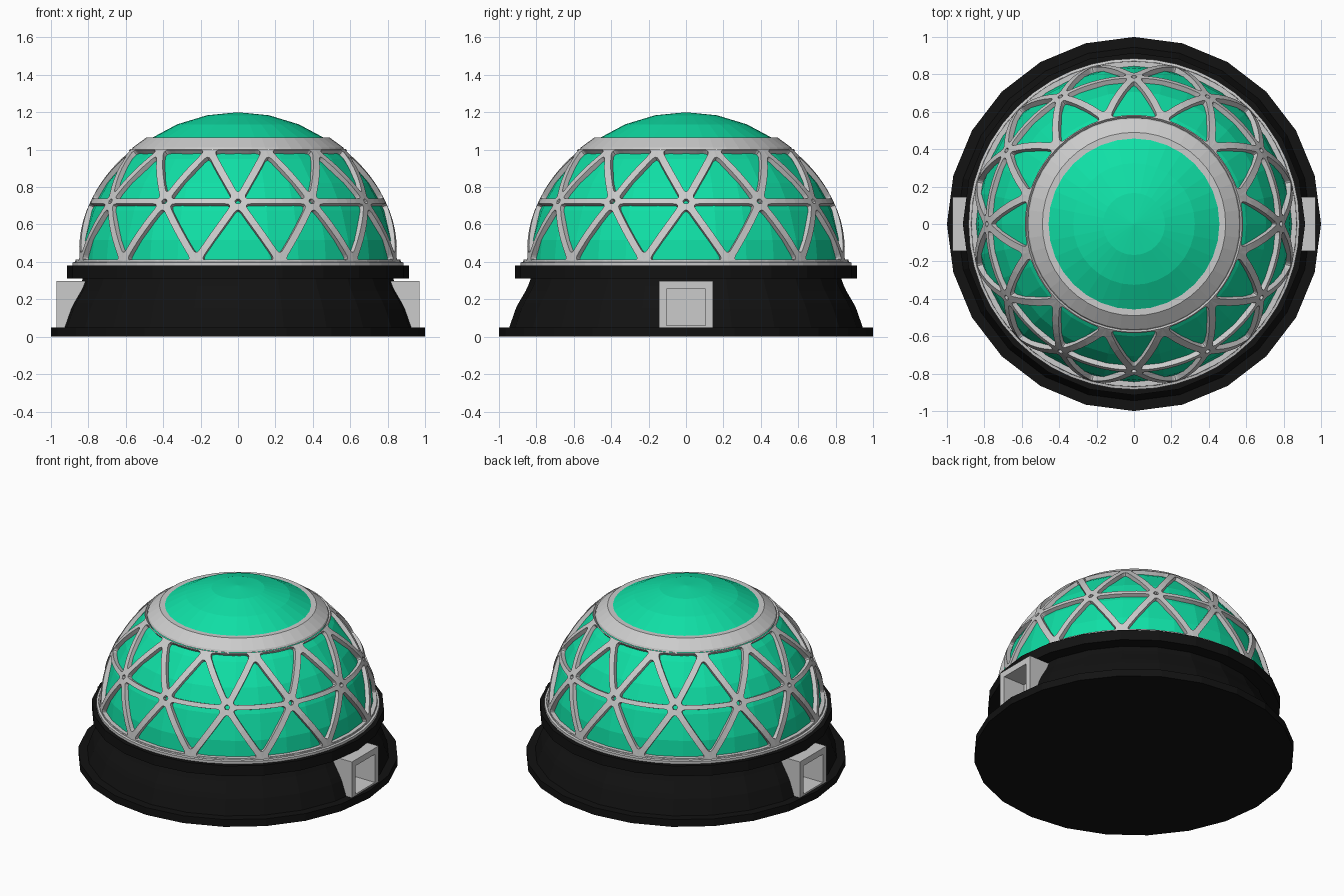
import bpy, bmesh
from math import sin, cos, pi, radians, sqrt
from mathutils import Vector

if "Cube" in bpy.data.objects:
    bpy.data.objects.remove(bpy.data.objects["Cube"])

ZC = 0.35      # height of the dome's centre
R_DOME = 0.85
R_FRAME = 0.872


def material(name, rgb):
    m = bpy.data.materials.new(name)
    m.diffuse_color = (*rgb, 1)
    m.use_nodes = True
    m.node_tree.nodes["Principled BSDF"].inputs["Base Color"].default_value = m.diffuse_color
    return m


BLACK = material("black", (0.006, 0.006, 0.006))
GREEN = material("green", (0.005, 0.74, 0.38))
WHITE = material("white", (1, 1, 1))


def finish(name, bm, mat=None):
    me = bpy.data.meshes.new(name)
    bm.to_mesh(me)
    bm.free()
    ob = bpy.data.objects.new(name, me)
    bpy.context.collection.objects.link(ob)
    if mat:
        me.materials.append(mat)
    return ob


def lathe(name, profile, sides, mat=None, closed=False):
    bm = bmesh.new()
    rings = [[bm.verts.new((r * cos(2 * pi * i / sides), r * sin(2 * pi * i / sides), z))
              for i in range(sides)] for r, z in profile]
    pairs = list(zip(rings, rings[1:]))
    if closed:
        pairs.append((rings[-1], rings[0]))
    else:
        bm.faces.new(rings[0][::-1])
        bm.faces.new(rings[-1])
    for a, b in pairs:
        for i in range(sides):
            j = (i + 1) % sides
            bm.faces.new((a[i], a[j], b[j], b[i]))
    bmesh.ops.remove_doubles(bm, verts=bm.verts, dist=1e-5)
    bmesh.ops.recalc_face_normals(bm, faces=bm.faces)
    return finish(name, bm, mat)


def boxes(name, spans, mat=None):
    bm = bmesh.new()
    for x0, x1, y0, y1, z0, z1 in spans:
        for v in bmesh.ops.create_cube(bm, size=1)["verts"]:
            v.co = Vector(((x0 + x1) / 2 + v.co.x * (x1 - x0),
                           (y0 + y1) / 2 + v.co.y * (y1 - y0),
                           (z0 + z1) / 2 + v.co.z * (z1 - z0)))
    return finish(name, bm, mat)


# Black plinth: foot, flared wall and top flange
base = lathe("base", [(1, 0), (1, 0.05), (0.945, 0.05), (0.91, 0.15), (0.895, 0.18),
                      (0.857, 0.245), (0.845, 0.27), (0.83, 0.31), (0.915, 0.31),
                      (0.915, 0.38), (0.84, 0.38)], 24, BLACK)

# Side ports: recess in the plinth, grey frame, pale panel at the back
for s, side in ((1, "right"), (-1, "left")):
    def span(x0, x1, *rest):
        return (min(s * x0, s * x1), max(s * x0, s * x1), *rest)
    cutter = boxes("recess_cutter", [span(0.8, 1.05, -0.106, 0.106, 0.06, 0.256)])
    cutter.hide_render = True
    mod = base.modifiers.new("recess", "BOOLEAN")
    mod.operation, mod.solver, mod.object = "DIFFERENCE", "EXACT", cutter
    bpy.context.view_layer.objects.active = base
    bpy.ops.object.modifier_apply(modifier=mod.name)
    bpy.data.objects.remove(cutter)
    boxes(side + "_port_frame", [span(0.795, 0.97, -0.145, -0.105, 0.05, 0.297),
                                 span(0.795, 0.97, 0.105, 0.145, 0.05, 0.297),
                                 span(0.795, 0.97, -0.105, 0.105, 0.255, 0.297),
                                 span(0.795, 0.97, -0.105, 0.105, 0.045, 0.061)])
    boxes(side + "_port_panel", [span(0.795, 0.81, -0.105, 0.105, 0.061, 0.255)], WHITE)

# Green dome
step = pi / 16
lathe("dome", [(R_DOME * cos(k * step), ZC + R_DOME * sin(k * step)) for k in range(8)]
      + [(0.0005, ZC + R_DOME)], 32, GREEN)

# Grey rings closing the lattice at bottom and top
lathe("lower_ring", [(0.83, 0.37), (0.885, 0.37), (0.885, 0.397), (0.871, 0.40),
                     (0.869, 0.412), (0.83, 0.412)], 48, closed=True)
lathe("upper_ring", [(0.53, 1.0), (0.568, 1.0), (0.562, 1.012), (0.49, 1.065),
                     (0.44, 1.065)], 48, closed=True)


# Lattice: triangular panels with rounded openings, wrapped on the dome
def wrap(p):
    r = sqrt(R_FRAME ** 2 - (p.z - ZC) ** 2)
    flat = Vector((p.x, p.y, 0)).normalized() * r
    return Vector((flat.x, flat.y, p.z))


def node(step15, z):
    a = radians(15 * step15)
    return wrap(Vector((cos(a), sin(a), z)))


def inset(tri, dist):
    area2 = (tri[1] - tri[0]).cross(tri[2] - tri[0]).length
    w = [dist[i] * (tri[(i + 1) % 3] - tri[(i + 2) % 3]).length / area2 for i in range(3)]
    return [tri[i] * (1 - w[(i + 1) % 3] - w[(i + 2) % 3])
            + tri[(i + 1) % 3] * w[(i + 1) % 3] + tri[(i + 2) % 3] * w[(i + 2) % 3]
            for i in range(3)]


def loop(tri, cut, rounded):
    ends = []
    for i, c in enumerate(tri):
        ends.append((c + (tri[i - 1] - c).normalized() * cut[i],
                     c + (tri[(i + 1) % 3] - c).normalized() * cut[i]))
    pts = []
    for i, c in enumerate(tri):
        a, b = ends[i]
        for t in (0, 0.25, 0.5, 0.75, 1):
            pts.append(a * (1 - t) ** 2 + c * 2 * t * (1 - t) + b * t * t if rounded
                       else a.lerp(b, t))
        pts += [b.lerp(ends[(i + 1) % 3][0], k / 5) for k in range(1, 5)]
    return [wrap(p) for p in pts]


Z_LOW, Z_MID, Z_TOP = 0.402, 0.725, 1.003
bm = bmesh.new()
for k in range(0, 24, 2):
    for z_tip, s_tip, z_edge in ((Z_TOP, k + 1, Z_MID), (Z_LOW, k + 1, Z_MID),
                                 (Z_MID, k, Z_TOP), (Z_MID, k, Z_LOW)):
        tri = [node(s_tip, z_tip), node(s_tip - 1, z_edge), node(s_tip + 1, z_edge)]
        mid_edge = z_edge == Z_MID
        hole, none = 0.017, 0.0
        cut = [none, hole, hole] if mid_edge else [hole, none, none]
        outer = loop(tri, cut, False)
        inner = loop(inset(tri, (0.015 if mid_edge else 0.006, 0.019, 0.019)), [0.035] * 3, True)
        vo = [bm.verts.new(p) for p in outer]
        vi = [bm.verts.new(p) for p in inner]
        n = len(vo)
        for i in range(n):
            j = (i + 1) % n
            bm.faces.new((vo[i], vo[j], vi[j], vi[i]))
bmesh.ops.remove_doubles(bm, verts=bm.verts, dist=0.0008)
bm.normal_update()
for f in bm.faces:
    if f.normal.dot(f.calc_center_median() - Vector((0, 0, ZC))) < 0:
        f.normal_flip()
lattice = finish("lattice", bm)
thick = lattice.modifiers.new("thickness", "SOLIDIFY")
thick.thickness, thick.offset = 0.035, -1
